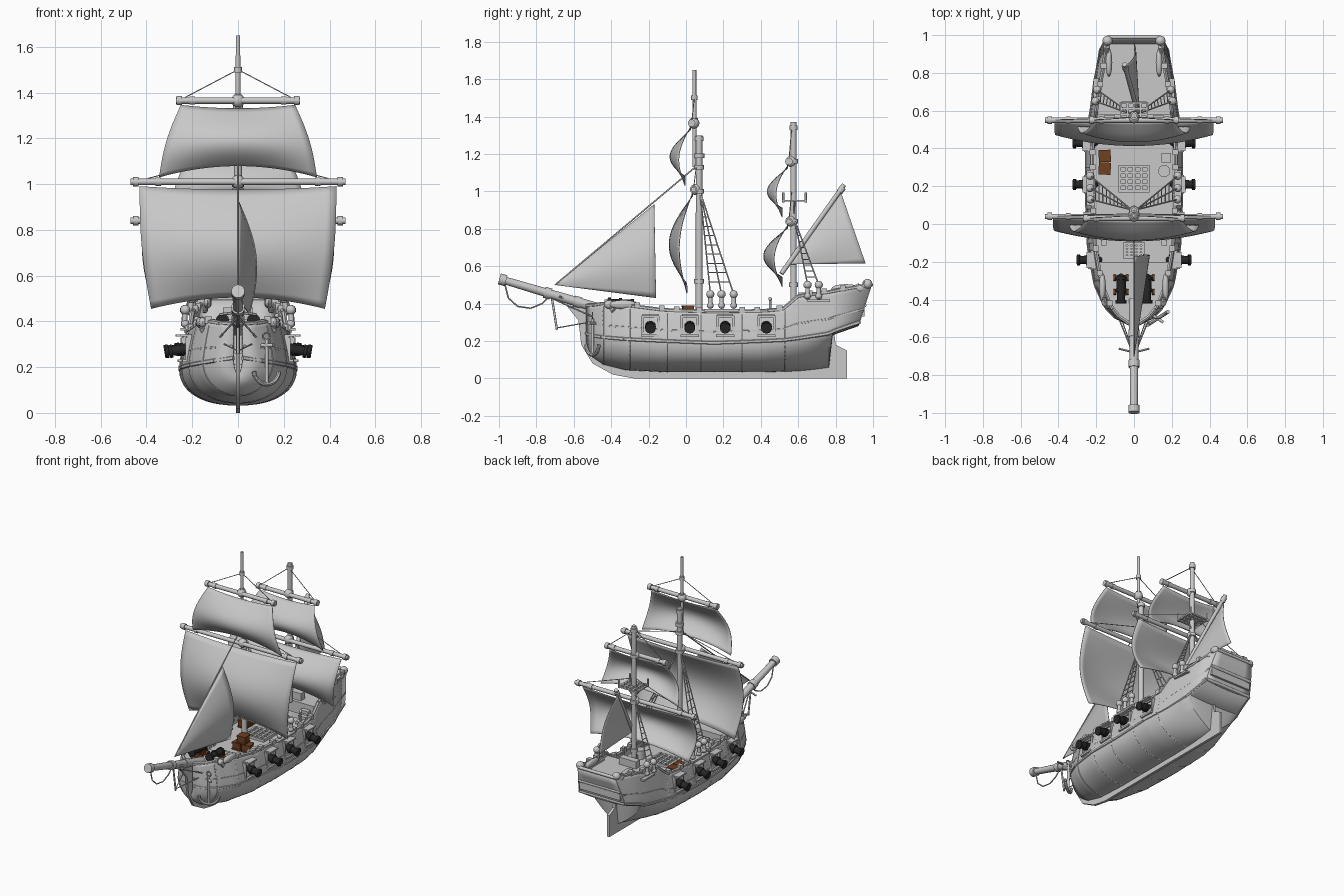
import bpy, bmesh, math
from mathutils import Vector as V, Matrix

cube = bpy.data.objects.get("Cube")
if cube:
    bpy.data.objects.remove(cube, do_unlink=True)


def material(name, rgb):
    m = bpy.data.materials.new(name)
    m.use_nodes = True
    m.diffuse_color = (*rgb, 1)
    m.node_tree.nodes["Principled BSDF"].inputs["Base Color"].default_value = (*rgb, 1)
    return m


GREY = material("pale_grey", (.58, .58, .58))
BLACK = material("iron_black", (.02, .02, .02))
BROWN = material("crate_brown", (.16, .05, .014))
SIDES = (-1, 1)


def finish(name, bm, mat=GREY, thick=0):
    bmesh.ops.recalc_face_normals(bm, faces=bm.faces[:])
    me = bpy.data.meshes.new(name)
    bm.to_mesh(me)
    bm.free()
    ob = bpy.data.objects.new(name, me)
    bpy.context.collection.objects.link(ob)
    me.materials.append(mat)
    bpy.ops.object.select_all(action='DESELECT')
    ob.select_set(True)
    bpy.context.view_layer.objects.active = ob
    bpy.ops.object.shade_smooth_by_angle(angle=math.radians(40))
    if thick:
        mod = ob.modifiers.new("thickness", 'SOLIDIFY')
        mod.thickness, mod.offset = thick, 0
    return ob


def rod(bm, a, b, r, r2=None, n=10):
    a, b = V(a), V(b)
    d = b - a
    if d.length < 1e-5:
        return
    rot = d.to_track_quat('Z', 'Y').to_matrix().to_4x4()
    bmesh.ops.create_cone(bm, cap_ends=True, segments=n, radius1=r, radius2=r if r2 is None else r2,
                          depth=d.length, matrix=Matrix.Translation((a + b) / 2) @ rot)


def path(bm, pts, r, n=6):
    for a, b in zip(pts, pts[1:]):
        rod(bm, a, b, r, n=n)


def box(bm, c, size, turn=0):
    bmesh.ops.create_cube(bm, size=1, matrix=Matrix.Translation(c) @ Matrix.Rotation(turn, 4, 'Z')
                          @ Matrix.Diagonal((*size, 1)))


def ball(bm, c, r, squash=(1, 1, 1)):
    bmesh.ops.create_uvsphere(bm, u_segments=12, v_segments=8, radius=r,
                              matrix=Matrix.Translation(c) @ Matrix.Diagonal((*squash, 1)))


def patch(f, us, vs):
    bm = bmesh.new()
    rows = [[bm.verts.new(f(u, v)) for u in us] for v in vs]
    for r, s in zip(rows, rows[1:]):
        for i in range(len(us) - 1):
            bm.faces.new((r[i], r[i + 1], s[i + 1], s[i]))
    bmesh.ops.remove_doubles(bm, verts=bm.verts[:], dist=1e-5)
    return bm


def steps(a, b, n):
    return [a + (b - a) * i / n for i in range(n + 1)]


# Hull stations: y, widest half-width, bottom z, widest z, rail z, rail half-width, roundness
HULL = [(-.53, .02, .17, .24, .39, .02, 2), (-.50, .09, .12, .23, .39, .07, 2), (-.44, .15, .08, .22, .40, .12, 2),
        (-.32, .205, .05, .21, .39, .17, 2.1), (-.12, .24, .04, .20, .365, .205, 2.3),
        (.15, .25, .04, .19, .355, .22, 2.3), (.42, .25, .04, .20, .36, .22, 2.2),
        (.52, .24, .042, .205, .37, .21, 2), (.6, .225, .045, .215, .44, .2, 1.8),
        (.76, .205, .06, .24, .46, .175, 1.2), (.78, .2, .235, .25, .465, .17, 2), (.92, .175, .285, .3, .5, .14, 2)]


def station(y):
    for a, b in zip(HULL, HULL[1:]):
        if y <= b[0]:
            t = max(0, (y - a[0]) / (b[0] - a[0]))
            return [p + (q - p) * t for p, q in zip(a[1:], b[1:])]
    return list(HULL[-1][1:])


def half(y, z):
    w, zb, zw, zt, wt, p = station(y)
    if z < zw:
        s = max(0, (z - zb) / (zw - zb))
        return w * (1 - (1 - s) ** p) ** (1 / p)
    return w + (wt - w) * min(1, (z - zw) / (zt - zw)) ** 1.3


def skin(y, z, side=1, out=0):
    rake = max(0, y - .78) * 2.3 * (z - .285)
    return V((side * (half(y, z) + out), y + rake, z))


def girth(y, a):
    w, zb, zw, zt, wt, p = station(y)
    return zb + (zw - zb) * (a / .6) ** 2 if a < .6 else zw + (zt - zw) * (a - .6) / .4


ys = sorted({r[0] for r in HULL} | set(steps(-.5, .7, 24)))
finish("hull", patch(lambda u, y: skin(y, girth(y, abs(u)), 1 if u > 0 else -1), steps(-1, 1, 40), ys), thick=.012)
finish("transom", patch(lambda u, a: skin(.92, girth(.92, a)) * 1 - V((half(.92, girth(.92, a)) * (1 - u), 0, 0)),
                        steps(-1, 1, 6), steps(.05, 1, 8)), thick=.01)

# Decks
for name, y0, y1, z in (("foredeck", -.51, -.2, .34), ("main_deck", -.21, .59, .29), ("quarterdeck", .58, .915, .41)):
    bm = patch(lambda u, y: skin(y, z) - V(((half(y, z) - .004) * (1 - u) + .004, 0, 0)), (-1, 0, 1), steps(y0, y1, 14))
    new = bmesh.ops.extrude_face_region(bm, geom=bm.faces[:])["geom"]
    bmesh.ops.translate(bm, verts=[g for g in new if isinstance(g, bmesh.types.BMVert)], vec=(0, 0, -.08))
    finish(name, bm)

# Keel, stem and rudder plate
bm = bmesh.new()
outline = [(-.64, .39), (-.575, .31), (-.56, .18), (-.5, .08), (-.39, .02), (-.28, 0), (.86, 0), (.86, .15),
           (.8, .18), (.79, .27), (.7, .2), (-.4, .2), (-.47, .38)]
f = bm.faces.new([bm.verts.new((-.009, y, z)) for y, z in outline])
new = bmesh.ops.extrude_face_region(bm, geom=[f])["geom"]
bmesh.ops.translate(bm, verts=[g for g in new if isinstance(g, bmesh.types.BMVert)], vec=(.018, 0, 0))
finish("keel_and_rudder", bm)

# Wales, rails and ribs following the hull
wales, ribs, rail = bmesh.new(), bmesh.new(), bmesh.new()
for s in SIDES:
    for a, r in ((.6, .012), (.74, .008)):
        path(wales, [skin(y, girth(y, a), s) for y in steps(-.53, .92, 36)], r)
    path(rail, [skin(y, girth(y, 1), s) for y in steps(-.53, .92, 36)], .011)
    for y in (-.44, -.3, -.1, .08, .3, .53):
        path(ribs, [skin(y, girth(y, a), s) for a in steps(0, .96, 18)], .008)
    for y in (-.42, -.26, -.13, -.05, .07, .3, .38, .5, .66, .74, .82, .9):
        box(rail, skin(y, girth(y, 1) + .008, s), (.03, .03, .03))
for z in (.3, .39, .5):
    p = skin(.92, z)
    rod(wales, p, (-p.x, p.y, p.z), .011)
finish("wales", wales)
finish("ribs", ribs)
finish("gunwale_rail", rail)

# Cannons with gun ports
guns, ports, carriages = bmesh.new(), bmesh.new(), bmesh.new()


def cannon(a, b):
    a, b = V(a), V(b)
    rod(guns, a, b, .026, .02, 12)
    for t in (0, .45, .88):
        p = a.lerp(b, t)
        rod(guns, p, p + (b - a) * .12, .029, n=12)
    ball(guns, a, .018)


for s in SIDES:
    for y in (-.19, .02, .21, .43):
        x = half(y, .28)
        cannon((s * (x - .03), y, .287), (s * (x + .085), y, .268))
        for d in SIDES:
            box(ports, (s * x, y + d * .043, .28), (.03, .012, .1))
        for z in (.228, .33):
            box(ports, (s * (x - (z - .28) * .2), y, z), (.035, .098, .012))
        box(ports, (s * (x + .012), y, .338), (.05, .085, .01))
    # Bow chasers
    cannon((s * .068, -.28, .395), (s * .068, -.42, .405))
    box(carriages, (s * .068, -.32, .365), (.05, .1, .03))
    for d in SIDES:
        for y in (-.36, -.285):
            rod(carriages, (s * .068 + d * .026, y, .355), (s * .068 + d * .04, y, .355), .018)
finish("cannons", guns, BLACK)
finish("gun_ports", ports)
finish("bow_gun_carriages", carriages, BROWN)

# Crates
bm = bmesh.new()
for c, t in (((.005, 0, .315), 0), ((.07, .005, .315), .2), ((.035, .01, .365), .1),
             ((-.155, .36, .315), .05), ((-.155, .293, .315), -.03)):
    box(bm, c, (.058, .058, .048), t)
    for d in SIDES:
        box(bm, V(c) + V((0, 0, d * .021)), (.064, .064, .01), t)
finish("crates", bm, BROWN)

# Masts with bands
for name, parts, bands in (
        ("main_mast", ((.07, .28, 1.3, .019), (.045, 1.13, 1.65, .011)),
         ((.07, .52, .026), (.07, 1.0, .026), (.07, 1.13, .026), (.07, 1.19, .028), (.07, 1.28, .024), (.045, 1.38, .018),
          (.045, 1.5, .017))),
        ("mizzen_mast", ((.575, .4, 1.37, .017),), ((.575, .5, .024), (.575, .84, .025), (.575, 1.16, .024), (.575, 1.34, .022)))):
    bm = bmesh.new()
    for y, z0, z1, r in parts:
        rod(bm, (0, y, z0), (0, y, z1), r, r * .9, 14)
    for y, z, r in bands:
        rod(bm, (0, y, z - .012), (0, y, z + .012), r, n=14)
    finish(name, bm)

# Yards with square sails: yard y, z, half-length, then sail foot z, half-widths, belly
lines = bmesh.new()
for name, y, z, L, foot, wt, wb, belly, lift in (
        ("main_course", .04, 1.01, .47, .455, .43, .38, .11, 1.13), ("main_topsail", .03, 1.365, .27, 1.03, .25, .345, .095, 1.5),
        ("mizzen_course", .55, .84, .47, .49, .42, .38, .115, 1.0), ("mizzen_topsail", .55, 1.16, .235, .86, .21, .3, .095, 1.34)):
    bm = bmesh.new()
    rod(bm, (-L, y, z), (L, y, z), .014, n=12)
    for s in SIDES:
        for k, r in ((.95, .02), (.74, .018)):
            rod(bm, (s * (L * k - .012), y, z), (s * (L * k + .012), y, z), r, n=12)
        rod(lines, (s * L * .95, y, z), (0, y + .015, lift), .0025, n=5)
    ball(bm, (0, y + .012, z), .03)
    finish(name + "_yard", bm)

    def cloth(u, v):
        return (u * (wt + (wb - wt) * v + .015 * math.sin(math.pi * v)),
                y - .005 - .03 * v - math.sin(math.pi * v) * belly * (1 - .5 * u * u),
                z - .02 + (foot - z + .02) * v + (1 - u * u) * (.05 * v * v - .015 * (1 - v)))
    finish(name, patch(cloth, steps(-1, 1, 20), steps(0, 1, 16)), thick=.004)


# Triangular sails
def triangle_sail(name, a, b, c, belly):
    a, b, c = V(a), V(b), V(c)
    finish(name, patch(lambda u, v: a + ((b - a) + (c - b) * u) * v + V((belly * math.sin(math.pi * u) * v, 0, 0)),
                       steps(0, 1, 14), steps(0, 1, 14)), thick=.004)


triangle_sail("jib", (0, -.7, .5), (0, -.17, .93), (.05, -.16, .43), .055)
triangle_sail("lateen_sail", (.03, .55, .61), (-.05, .83, .99), (0, .96, .615), .03)
bm = bmesh.new()
rod(bm, (.04, .51, .56), (-.05, .845, 1.035), .013)
rod(bm, (-.043, .82, .995), (-.048, .838, 1.02), .018)
finish("lateen_yard", bm)

# Bowsprit with rigging
bm = bmesh.new()
rod(bm, (0, -.99, .53), (0, -.4, .355), .02, .028, 14)
for y in (-.98, -.74, -.58):
    z = .53 - (y + .99) * .297
    rod(bm, (0, y - .018, z + .005), (0, y + .018, z - .005), .03, n=14)
rod(bm, (0, -.72, .45), (0, -.69, .26), .006)
path(bm, [(-.08, -.66, .43), (0, -.68, .44), (.08, -.66, .43)], .006)
finish("bowsprit", bm)
path(lines, [(0, -.97, .51), (0, -.95, .43), (0, -.9, .385), (0, -.83, .375), (0, -.77, .4), (0, -.73, .44)], .004)
rod(lines, (0, -.7, .5), (0, .05, 1.13), .004)
for s in SIDES:
    rod(lines, (0, -.7, .42), (s * .08, -.5, .33), .004)
    rod(lines, (0, -.69, .27), (s * .06, -.52, .3), .003)

# Shrouds, ratlines and deadeyes
deadeyes = bmesh.new()
for s in SIDES:
    for top, feet, z in (((s * .012, .075, 1.0), (.13, .19, .255), .45), ((s * .012, .58, .85), (.65, .71), .5)):
        ends = [V((s * (half(y, z) + .012), y, z)) for y in feet]
        for e in ends:
            rod(lines, e, top, .004, n=5)
            ball(deadeyes, e, .022)
            rod(deadeyes, e, e + V((s * .004, 0, -.07)), .012)
            ball(deadeyes, e - V((0, 0, .06)), .018)
        for t in steps(.12, .75, 7):
            rod(lines, ends[0].lerp(V(top), t), ends[-1].lerp(V(top), t), .003, n=5)
        box(deadeyes, ends[len(ends) // 2] - V((0, 0, .085)), (.04, feet[-1] - feet[0] + .06, .012))
finish("rigging", lines)
finish("deadeyes", deadeyes)

# Lookout platform
bm = bmesh.new()
for k in steps(-.06, .06, 4):
    box(bm, (0, .58 + k, .95), (.15, .012, .01))
    box(bm, (k * 1.15, .58, .95), (.012, .13, .01))
for s in SIDES:
    for d in SIDES:
        rod(bm, (s * .07, .58 + d * .06, .94), (s * .07, .58 + d * .06, .995), .006)
    rod(bm, (s * .06, .58, .945), (0, .578, .87), .005)
finish("lookout", bm)

# Deck fittings: gratings, barrel, chest, steps and post
bm = bmesh.new()
for y, z, w, l in ((.24, .297, .15, .13), (-.14, .297, .1, .07)):
    for t in steps(-.5, .5, 4):
        box(bm, (t * w, y, z), (.014, l + .014, .024))
        box(bm, (0, y + t * l, z), (w + .014, .014, .02))
rod(bm, (.16, .28, .29), (.16, .28, .35), .032, n=14)
box(bm, (.17, .35, .31), (.05, .05, .04))
box(bm, (0, .625, .435), (.13, .045, .05))
rod(bm, (.17, .45, .29), (.17, .45, .43), .006)
ball(bm, (.17, .45, .425), .01)
for s in SIDES:
    for i in range(3):
        box(bm, (s * .13, .56 - i * .025, .37 - i * .03), (.06, .03, .02))
    for y in (-.1, -.05):
        box(bm, (s * .16, y, .325), (.03, .03, .07))
finish("deck_fittings", bm)

# Carved scrolls at bow and stern
bm = bmesh.new()
for s in SIDES:
    for y, z, x, d in ((-.41, .395, .155, 1), (.93, .48, .145, -1)):
        curl = [V((s * x, y + d * -.035 * t * math.cos(4.5 * t), z + .035 * t * math.sin(4.5 * t))) for t in steps(.1, 1, 14)]
        path(bm, curl, .013, 8)
        ball(bm, (s * (x + d * .012), y + d * .075, z), .03, (.6, 2.6, .8))
        ball(bm, (s * x, y, z), .022, (.8, 1.3, 1))
    ball(bm, (s * .14, .97, .505), .027)
finish("scroll_carvings", bm)

# Anchor on the left bow
bm = bmesh.new()
ax, ay = .125, -.5
rod(bm, (ax, ay, .32), (ax, ay, .13), .008)
rod(bm, (ax - .03, ay + .02, .295), (ax + .03, ay - .02, .295), .008)
path(bm, [(ax + .055 * math.sin(t), ay + .035 * math.sin(t), .185 - .06 * math.cos(t)) for t in steps(-1.5, 1.5, 10)], .01, 8)
path(bm, [(ax + .016 * math.sin(t), ay, .335 + .016 * math.cos(t)) for t in steps(0, math.tau, 10)], .004)
finish("anchor", bm)
